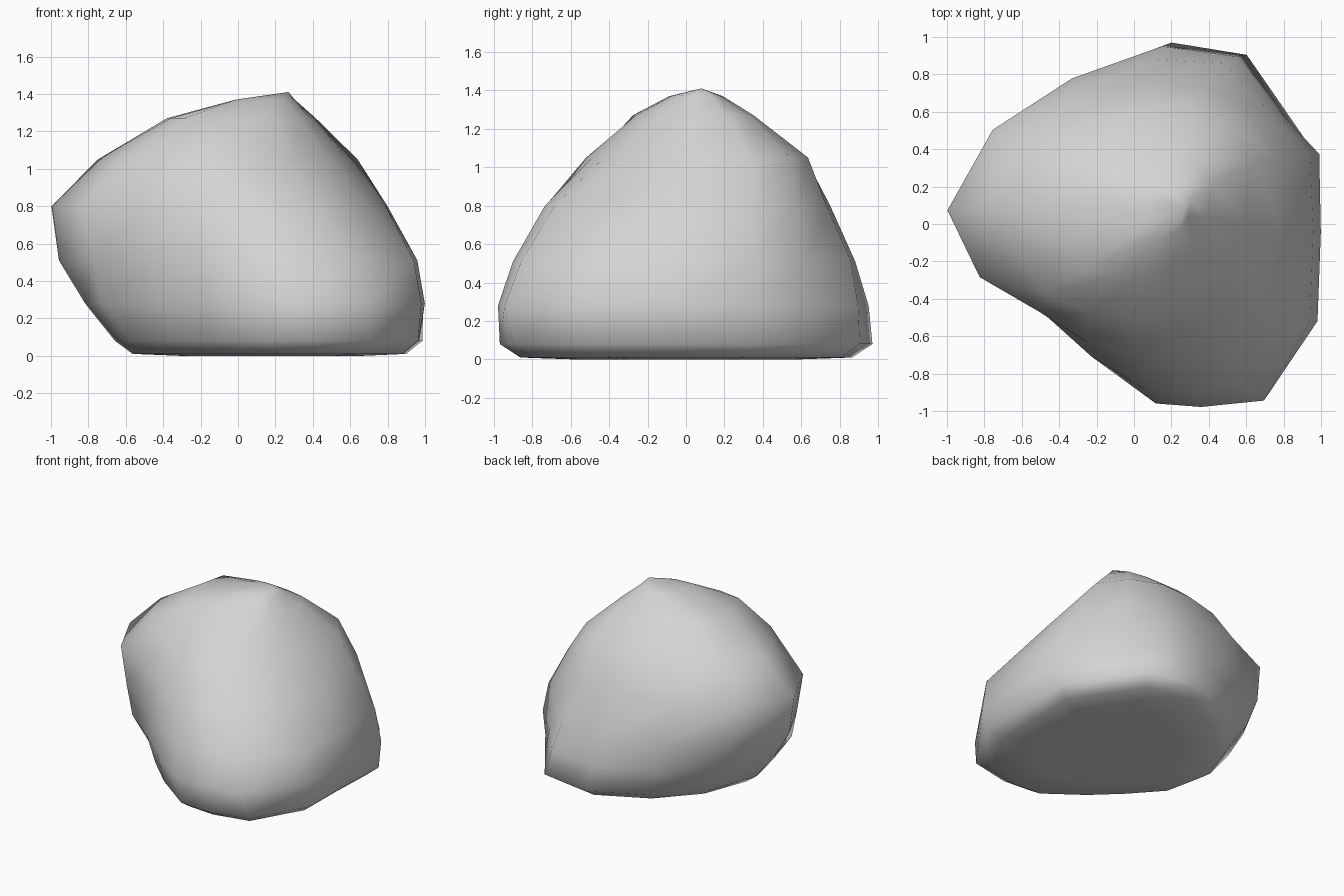
import bpy
import bmesh
from math import cos, sin, radians

cube = bpy.data.objects.get("Cube")
if cube:
    bpy.data.objects.remove(cube, do_unlink=True)

# Directions of the boulder's main corners, counter-clockwise from +x
DIRECTIONS = [24, 45, 66, 90, 119, 148, 176, 198, 222, 245, 268, 282, 300, 328, 357]


def make_material(name, color):
    mat = bpy.data.materials.new(name)
    mat.use_nodes = True
    mat.diffuse_color = color
    mat.node_tree.nodes["Principled BSDF"].inputs["Base Color"].default_value = color
    return mat


def add_ring(bm, z, cx, cy, radii, scale=1.0):
    """One horizontal slice, with a radius (in hundredths) for each direction."""
    ring = []
    for direction, radius in zip(DIRECTIONS, radii):
        angle = radians(direction)
        r = radius * scale / 100
        ring.append(bm.verts.new((cx + r * cos(angle), cy + r * sin(angle), z)))
    return ring


def bridge(bm, lower, upper):
    """Join two neighbouring slices with a band of quads."""
    count = len(lower)
    for i in range(count):
        j = (i + 1) % count
        bm.faces.new((lower[i], lower[j], upper[j], upper[i]))


def cap(bm, ring, tip):
    """Close a slice with a fan of triangles."""
    centre = bm.verts.new(tip)
    for a, b in zip(ring, ring[1:] + ring[:1]):
        bm.faces.new((a, b, centre))


# Slices of the boulder from foot to crown: height, centre, radii
foot = [86, 86, 99, 97, 87, 84, 86, 83, 76, 80, 95, 99, 104, 90, 77]
slices = [
    (0.08, 0.20, 0.0, foot),
    (0.28, 0.15, 0.0, [92, 87, 98, 95, 90, 93, 97, 92, 78, 81, 96, 100, 109, 98, 85]),
    (0.51, 0.10, 0.0, [92, 87, 94, 88, 89, 97, 106, 92, 75, 78, 89, 92, 99, 99, 86]),
    (0.80, 0.05, 0.0, [82, 82, 80, 75, 80, 95, 105, 92, 72, 70, 73, 75, 79, 75, 74]),
    (1.05, 0.0, 0.05, [70, 70, 64, 57, 57, 64, 75, 68, 64, 58, 57, 55, 55, 58, 58]),
    (1.27, 0.05, 0.05, [40, 39, 33, 30, 34, 45, 43, 43, 45, 36, 31, 30, 31, 33, 34]),
    (1.37, 0.12, 0.05, [20, 18, 15, 14, 15, 15, 13, 13, 17, 15, 13, 13, 13, 15, 17]),
]

bm = bmesh.new()
underside = add_ring(bm, 0.0, 0.2, 0.0, foot, 0.6)
rim = add_ring(bm, 0.01, 0.2, 0.0, foot, 0.89)
rings = [underside, rim] + [add_ring(bm, *s) for s in slices]
for lower, upper in zip(rings, rings[1:]):
    bridge(bm, lower, upper)
cap(bm, underside, (0.2, 0.0, 0.0))
cap(bm, rings[-1], (0.27, 0.08, 1.41))
bmesh.ops.recalc_face_normals(bm, faces=bm.faces)
for face in bm.faces:
    face.smooth = True

mesh = bpy.data.meshes.new("boulder")
bm.to_mesh(mesh)
bm.free()
mesh.materials.append(make_material("stone grey", (0.66, 0.66, 0.66, 1.0)))
boulder = bpy.data.objects.new("boulder", mesh)
bpy.context.collection.objects.link(boulder)
